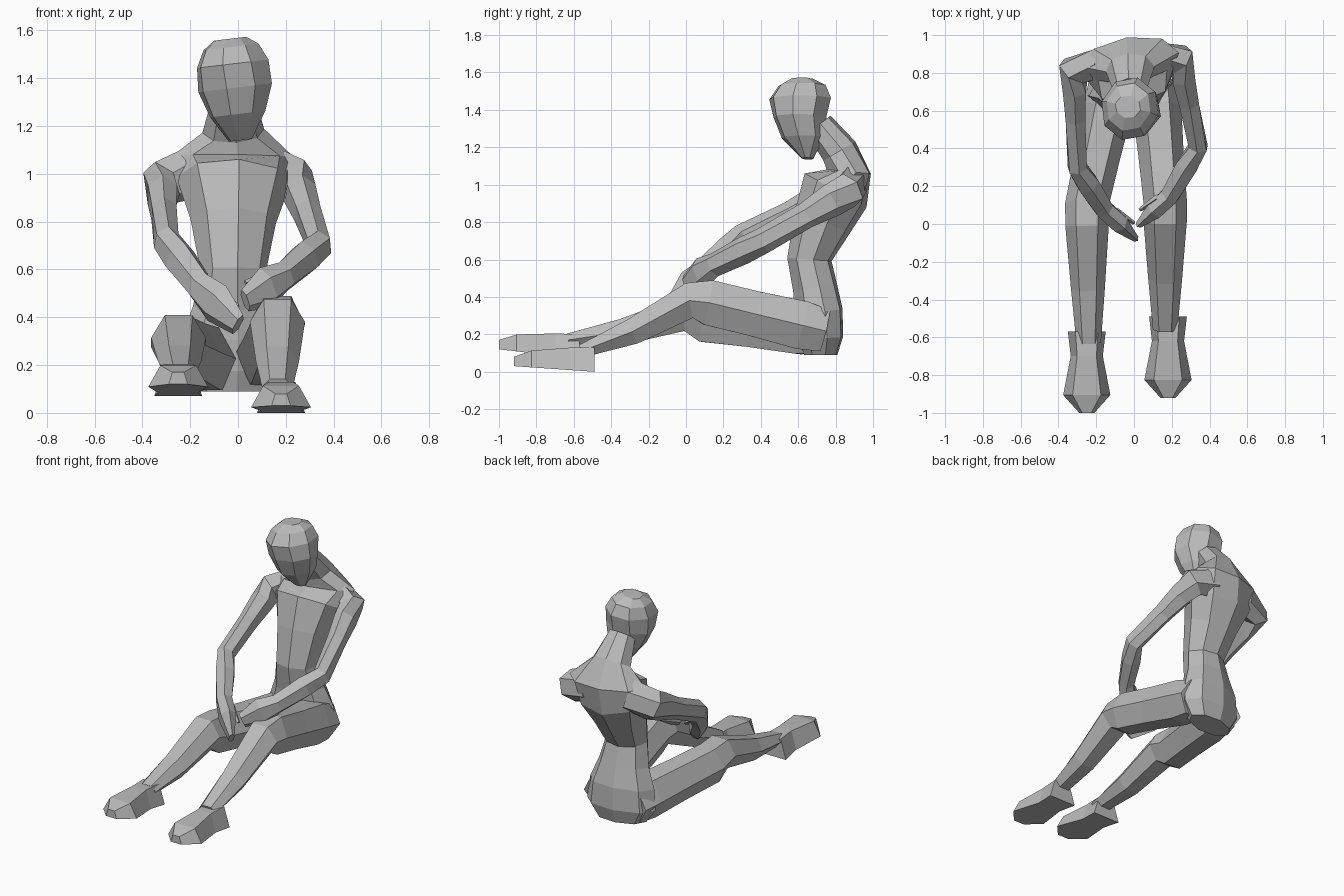
import bpy, bmesh
from math import cos, sin, tau
from mathutils import Vector

cube = bpy.data.objects.get("Cube")
if cube:
    bpy.data.objects.remove(cube, do_unlink=True)

# One plain clay colour for the whole figure
clay = bpy.data.materials.new("clay grey")
clay.use_nodes = True
clay.diffuse_color = (0.5, 0.5, 0.5, 1)
clay.node_tree.nodes["Principled BSDF"].inputs["Base Color"].default_value = clay.diffuse_color

ACROSS = Vector((1, 0, 0))
FORWARD = Vector((0, -1, 0))
UP = Vector((0, 0, 1))
WEDGE = [(-1, -1), (1, -1), (0.6, 1), (0, 1), (-0.6, 1)]


def polygon(sides):
    """Corners of a regular cross-section of unit radius."""
    return [(cos(tau * i / sides), sin(tau * i / sides)) for i in range(sides)]


def path_direction(centres, i):
    """Average direction of the path segments that meet at one centre."""
    before = centres[max(i - 1, 0)]
    after = centres[min(i + 1, len(centres) - 1)]
    arriving = (centres[i] - before).normalized()
    leaving = (after - centres[i]).normalized()
    return (arriving + leaving).normalized()


def loft(name, rings, side_hint, profile, axis=None):
    """Skin flat facets over rings of (centre, half width, half depth)."""
    bm = bmesh.new()
    centres = [ring[0] for ring in rings]
    loops = []
    for i, (centre, width, thickness) in enumerate(rings):
        along = axis or path_direction(centres, i)
        side = (side_hint - along * side_hint.dot(along)).normalized()
        depth = along.cross(side)
        loops.append([bm.verts.new(centre + side * u * width + depth * v * thickness)
                      for u, v in profile])
    for low, high in zip(loops, loops[1:]):
        for k in range(len(profile)):
            bm.faces.new((low[k - 1], low[k], high[k], high[k - 1]))
    bm.faces.new(loops[0])
    bm.faces.new(loops[-1])
    bmesh.ops.recalc_face_normals(bm, faces=bm.faces)
    mesh = bpy.data.meshes.new(name)
    bm.to_mesh(mesh)
    bm.free()
    mesh.materials.append(clay)
    obj = bpy.data.objects.new(name, mesh)
    bpy.context.collection.objects.link(obj)
    return obj


def column(name, x, lean, levels, side_hint, axis=None):
    """Upright eight-sided part from levels of (y, z, half width, half depth)."""
    base = levels[0][1]
    rings = [(Vector((x + lean * (z - base), y, z)), width, depth)
             for y, z, width, depth in levels]
    loft(name, rings, Vector(side_hint), polygon(8), axis)


def arm(name, shoulder, elbow, wrist, fingertip):
    """Shoulder cap, upper arm, forearm and closed hand, with a thumb."""
    shoulder, elbow, wrist, fingertip = map(Vector, (shoulder, elbow, wrist, fingertip))
    collar = Vector((-0.03, 0.9, 1.06))
    knuckles = wrist.lerp(fingertip, 0.45)
    loft(name, [
        (shoulder.lerp(collar, 0.5), 0.11, 0.09),
        (shoulder, 0.1, 0.09),
        (shoulder.lerp(elbow, 0.2), 0.09, 0.07),
        (shoulder.lerp(elbow, 0.5), 0.07, 0.06),
        (elbow, 0.07, 0.055),
        (elbow.lerp(wrist, 0.4), 0.075, 0.065),
        (wrist, 0.065, 0.055),
        (knuckles, 0.09, 0.055),
        (fingertip, 0.05, 0.02),
    ], UP, polygon(6))
    raised = (UP - FORWARD) / 20
    loft(name.replace("arm", "thumb"), [
        (wrist, 0.03, 0.03),
        (knuckles + raised, 0.02, 0.02),
        (fingertip + raised * 1.5, 0.01, 0.01),
    ], UP, polygon(4))


def leg(name, hip, knee, ankle):
    """Full thigh, raised kneecap and a shin tapering to the ankle."""
    hip, knee, ankle = map(Vector, (hip, knee, ankle))
    loft(name, [
        (hip, 0.13, 0.13),
        (hip.lerp(knee, 0.2), 0.13, 0.15),
        (hip.lerp(knee, 0.6), 0.12, 0.14),
        (knee, 0.115, 0.14),
        (knee.lerp(ankle, 0.15) + UP * 0.05, 0.115, 0.11),
        (knee.lerp(ankle, 0.6), 0.09, 0.08),
        (ankle, 0.065, 0.04),
    ], ACROSS, polygon(6))


def foot(name, heel, lift):
    """Flat-soled wedge that flares at the ball and ends in a blunt toe."""
    heel = Vector(heel)
    toe = heel + FORWARD * 0.43 + UP * lift
    shape = ((0, 0.1, 0.065), (0.3, 0.085, 0.06), (0.78, 0.125, 0.045), (1, 0.04, 0.025))
    loft(name, [(heel.lerp(toe, t) + UP * height, width, height)
                for t, width, height in shape], ACROSS, WEDGE, FORWARD)


# Torso: broad seat, narrow waist, hunched rib cage, trapezius and neck
column("torso", -0.02, 0, [
    (0.72, 0.09, 0.17, 0.09),
    (0.72, 0.18, 0.235, 0.12),
    (0.71, 0.32, 0.22, 0.13),
    (0.69, 0.45, 0.17, 0.12),
    (0.66, 0.6, 0.14, 0.12),
    (0.73, 0.8, 0.18, 0.16),
    (0.8, 0.97, 0.24, 0.19),
    (0.87, 1.07, 0.26, 0.12),
    (0.82, 1.18, 0.13, 0.1),
    (0.71, 1.32, 0.09, 0.08),
], (1, 0.15, 0))

# Head: narrow chin widening to the brow, turned and leaning to one side
column("head", 0.01, -0.1, [
    (0.65, 1.14, 0.05, 0.03),
    (0.63, 1.25, 0.12, 0.12),
    (0.61, 1.36, 0.16, 0.145),
    (0.61, 1.46, 0.155, 0.17),
    (0.62, 1.53, 0.12, 0.13),
    (0.62, 1.565, 0.07, 0.06),
], (1, -0.25, 0), Vector((-0.12, 0, 1)).normalized())

# Arms reach forward so that the hands meet over the knees
arm("left_arm", (0.24, 0.87, 0.97), (0.34, 0.41, 0.7), (0.19, 0.15, 0.57), (0.03, 0, 0.47))
arm("right_arm", (-0.32, 0.81, 0.96), (-0.3, 0.3, 0.72), (-0.16, 0.08, 0.53), (0, -0.07, 0.37))

# Legs stretch out with one knee higher than the other
leg("left_leg", (0.11, 0.74, 0.22), (0.165, 0.12, 0.37), (0.165, -0.56, 0.11))
leg("right_leg", (-0.11, 0.74, 0.21), (-0.25, 0.1, 0.28), (-0.24, -0.63, 0.17))

# Feet rest on their heels
foot("left_foot", (0.18, -0.49, 0), 0.03)
foot("right_foot", (-0.25, -0.57, 0.07), 0.05)
